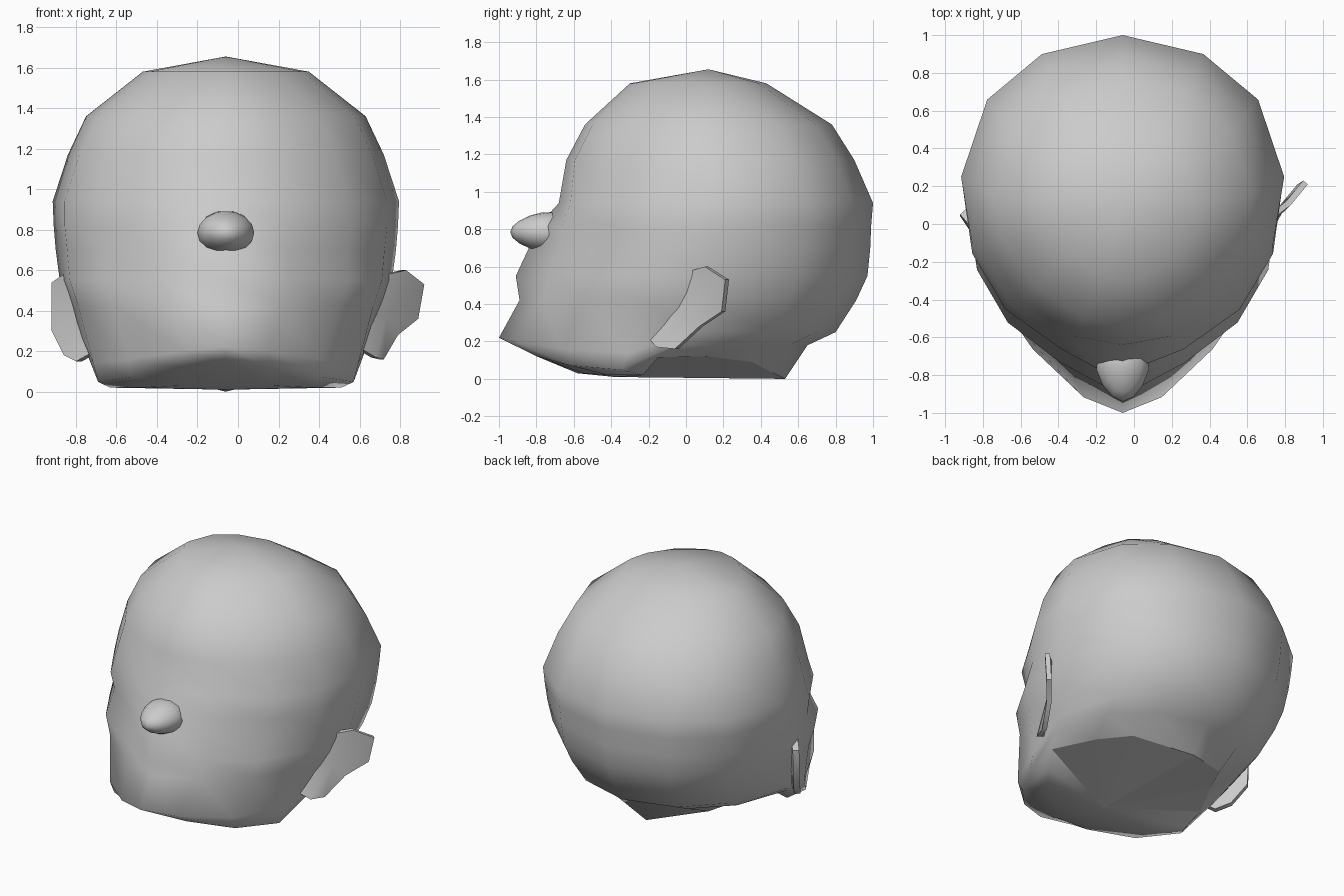
import bpy
import bmesh
from math import sin, cos, radians
from mathutils import Vector

cube = bpy.data.objects.get("Cube")
if cube:
    bpy.data.objects.remove(cube, do_unlink=True)

CENTRE_X = -0.06

# One plain grey skin
skin = bpy.data.materials.new("grey_skin")
skin.use_nodes = True
skin_colour = (0.6, 0.6, 0.6, 1)
skin.diffuse_color = skin_colour
skin.node_tree.nodes["Principled BSDF"].inputs["Base Color"].default_value = skin_colour


def make_object(name, bm, flat_faces=()):
    """Turn a bmesh into a smooth named object with the skin material."""
    bmesh.ops.recalc_face_normals(bm, faces=bm.faces[:])
    for face in bm.faces:
        face.smooth = face not in flat_faces
    mesh = bpy.data.meshes.new(name)
    bm.to_mesh(mesh)
    bm.free()
    mesh.materials.append(skin)
    obj = bpy.data.objects.new(name, mesh)
    bpy.context.collection.objects.link(obj)
    return obj


# Head sections: height, front y, back y, half width, y of widest point,
# pointedness of the face, forward bulge of the centre line, jaw lift
SECTIONS = [
    (1.58, -0.30, 0.43, 0.41, 0.12, 1.15, 0, 0),
    (1.36, -0.54, 0.78, 0.69, 0.15, 1.08, 0, 0),
    (1.17, -0.64, 0.90, 0.78, 0.20, 1.0, 0, 0),
    (0.94, -0.66, 1.00, 0.855, 0.25, 0.95, 0.02, 0),
    (0.82, -0.68, 0.99, 0.85, 0.23, 0.87, 0.11, 0),
    (0.70, -0.66, 0.985, 0.84, 0.20, 0.92, 0.18, 0),
    (0.55, -0.73, 0.97, 0.82, 0.15, 0.82, 0.18, 0),
    (0.42, -0.78, 0.91, 0.78, 0.12, 0.92, 0.11, 0),
    (0.20, -0.97, 0.80, 0.71, 0.04, 1.1, 0.03, 0.05),
    (0.12, -0.84, 0.65, 0.68, -0.06, 1.0, 0, 0.06),
]
FRONT_ANGLES = [0, 19, 44, 68]
BACK_ANGLES = [90, 57, 30, 0]
BULGE_SHARE = [1, 0.25, 0, 0]
LIFT_SHARE = [0.4, 0, -0.8, -1.2, 1, 1, 1, 1]

# Lower rim: under the jaw, up behind its corner, round the neck to the nape
RIM = [
    (0, -0.58, 0.03), (0.22, -0.55, 0.03), (0.44, -0.42, 0.02), (0.57, -0.23, 0.02),
    (0.62, -0.15, 0.115), (0.48, 0.12, 0.12), (0.36, 0.35, 0.09), (0, 0.53, 0),
]


def half_section(z, front, back, width, middle, power, bulge, lift):
    """Points from the face centre line, round the left side, to the back."""
    points = []
    for angle, share in zip(FRONT_ANGLES, BULGE_SHARE):
        a = radians(angle)
        y = middle - (middle - front) * cos(a) ** power - bulge * share
        points.append(Vector((width * sin(a) ** power, y, z)))
    for angle in BACK_ANGLES:
        a = radians(angle)
        points.append(Vector((width * sin(a), middle + (back - middle) * cos(a), z)))
    for p, share in zip(points, LIFT_SHARE):
        p.z += lift * share
    return points


def mirror_half(half):
    mirrored = [Vector((-p.x, p.y, p.z)) for p in reversed(half[1:-1])]
    return [p + Vector((CENTRE_X, 0, 0)) for p in half + mirrored]


# Skull and face
bm = bmesh.new()
halves = [half_section(*section) for section in SECTIONS]
halves.append([Vector(p) for p in RIM])
rings = [[bm.verts.new(p) for p in mirror_half(half)] for half in halves]
count = len(rings[0])
for upper, lower in zip(rings, rings[1:]):
    for i in range(count):
        j = (i + 1) % count
        bm.faces.new((upper[i], upper[j], lower[j], lower[i]))
crown = bm.verts.new((CENTRE_X, 0.12, 1.655))
for i in range(count):
    bm.faces.new((crown, rings[0][i], rings[0][(i + 1) % count]))

# Underside of jaw and flat neck cut, both fanned from a point below the chin
throat = bm.verts.new((CENTRE_X, -0.38, 0.01))
neck_cut = set()
for i in range(count):
    face = bm.faces.new((throat, rings[-1][i], rings[-1][(i + 1) % count]))
    if 4 <= i < count - 4:
        neck_cut.add(face)
make_object("head", bm, neck_cut)

# Button nose, widening where it meets the face
bm = bmesh.new()
bmesh.ops.create_uvsphere(bm, u_segments=12, v_segments=8, radius=1)
for v in bm.verts:
    spread = 1 + 0.25 * v.co.y
    v.co = Vector((CENTRE_X + 0.14 * spread * v.co.x, -0.77 + 0.17 * v.co.y,
                   0.785 + 0.105 * spread * v.co.z))
make_object("nose", bm)


# Ears: thin plates with an outline from the upper root round to the lobe
def make_ear(name, outline, inward):
    bm = bmesh.new()
    points = [Vector(p) for p in outline]
    inward = Vector(inward)
    middle = sum(points, Vector()) / len(points)
    outer = [bm.verts.new(p) for p in points]
    inner = [bm.verts.new(p + inward) for p in points]
    hollow = bm.verts.new(middle + inward * 0.4)
    back = bm.verts.new(middle + inward)
    for i in range(len(points)):
        j = (i + 1) % len(points)
        bm.faces.new((outer[i], outer[j], inner[j], inner[i]))
        bm.faces.new((outer[j], outer[i], hollow))
        bm.faces.new((inner[i], inner[j], back))
    ear = make_object(name, bm)
    bpy.ops.object.select_all(action="DESELECT")
    ear.select_set(True)
    bpy.context.view_layer.objects.active = ear
    bpy.ops.object.shade_smooth_by_angle(angle=radians(50))


make_ear("left_ear", [
    (0.70, 0.00, 0.57), (0.83, 0.10, 0.60), (0.92, 0.21, 0.53),
    (0.89, 0.19, 0.36), (0.79, 0.07, 0.28), (0.72, -0.06, 0.16),
    (0.68, -0.16, 0.17), (0.58, -0.21, 0.23), (0.60, -0.12, 0.40),
], (-0.025, 0.02, 0))
make_ear("right_ear", [
    (-0.86, -0.02, 0.58), (-0.92, 0.05, 0.54), (-0.92, 0.04, 0.30),
    (-0.86, -0.05, 0.18), (-0.80, -0.14, 0.15), (-0.71, -0.20, 0.20),
    (-0.72, -0.14, 0.40),
], (0.03, 0.03, 0))
